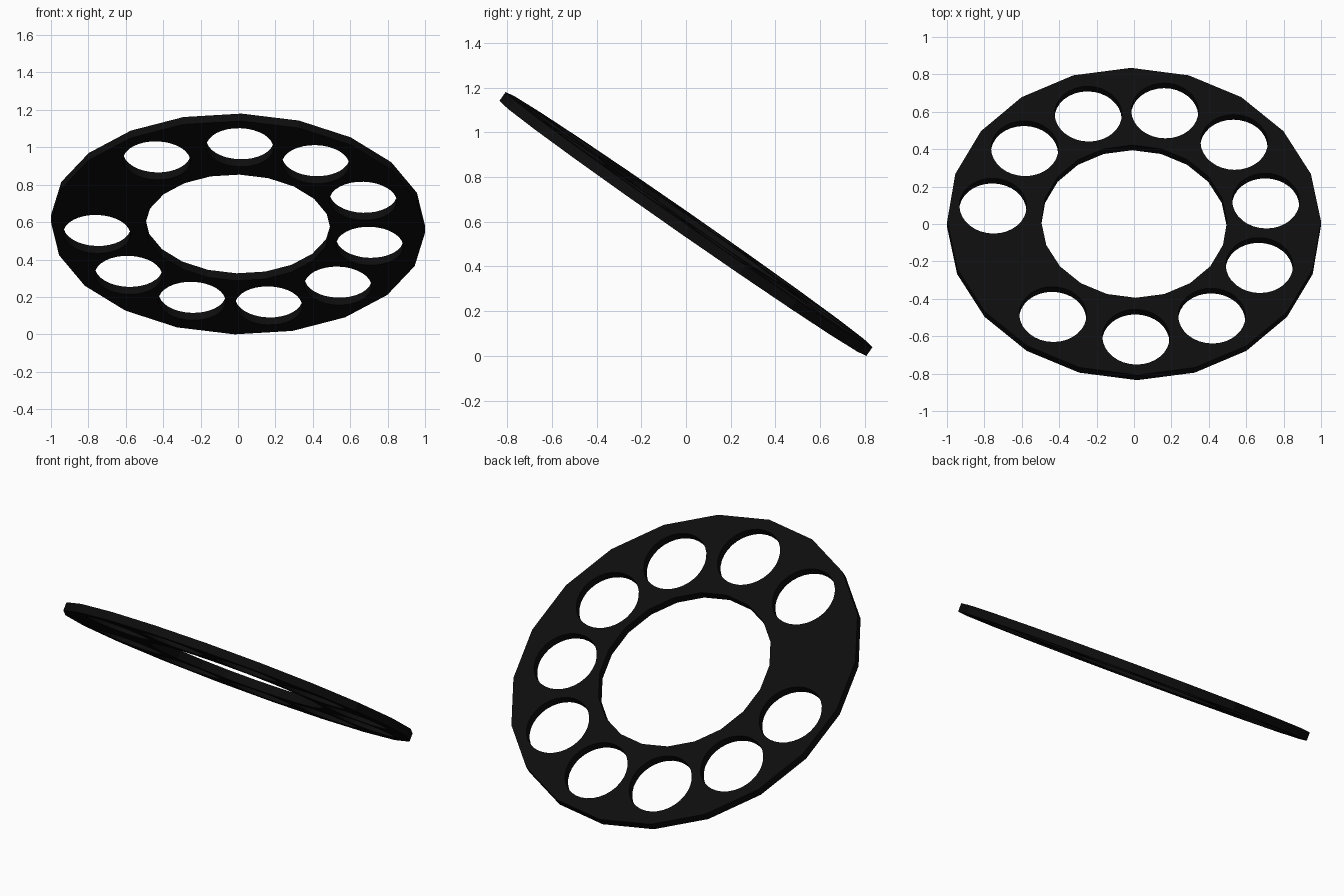
import bpy
from math import sin, cos, tau, radians
from mathutils import Matrix

if "Cube" in bpy.data.objects:
    bpy.data.objects.remove(bpy.data.objects["Cube"])

HALF_THICKNESS = 0.024


def add_ring(curve, cx, cy, radius, sides):
    spline = curve.splines.new('POLY')
    spline.points.add(sides - 1)
    for i, p in enumerate(spline.points):
        a = tau * i / sides
        p.co = (cx + radius * cos(a), cy + radius * sin(a), 0, 1)
    spline.use_cyclic_u = True


# flat filled profile: outer rim, centre opening, finger holes
profile = bpy.data.curves.new("finger_wheel", 'CURVE')
profile.dimensions = '2D'
profile.fill_mode = 'BOTH'
profile.extrude = HALF_THICKNESS
add_ring(profile, 0, 0, 1.0, 20)
add_ring(profile, 0, 0, 0.497, 20)
finger_holes = [(-0.753, 0.101), (-0.577, 0.475), (-0.233, 0.700), (0.177, 0.721),
                (0.544, 0.516), (0.707, 0.134), (0.665, -0.286), (0.405, -0.615),
                (-0.003, -0.752), (-0.445, -0.605)]
for x, y in finger_holes:
    add_ring(profile, x, y, 0.18, 32)

wheel = bpy.data.objects.new("finger_wheel", profile)
bpy.context.collection.objects.link(wheel)
bpy.context.view_layer.objects.active = wheel
wheel.select_set(True)
bpy.ops.object.convert(target='MESH')
wheel = bpy.context.object
wheel.name = "finger_wheel"

# tilt the wheel towards the back with a slight roll, and stand it on the floor
mesh = wheel.data
mesh.transform(Matrix.Rotation(radians(1.75), 4, 'Y') @ Matrix.Rotation(radians(-34.8), 4, 'X'))
mesh.transform(Matrix.Translation((0, 0, -min(v.co.z for v in mesh.vertices))))
mesh.shade_flat()

# black plastic
black = bpy.data.materials.new("black_plastic")
black.diffuse_color = (0.004, 0.004, 0.004, 1)
black.use_nodes = True
black.node_tree.nodes["Principled BSDF"].inputs["Base Color"].default_value = black.diffuse_color
mesh.materials.clear()
mesh.materials.append(black)
